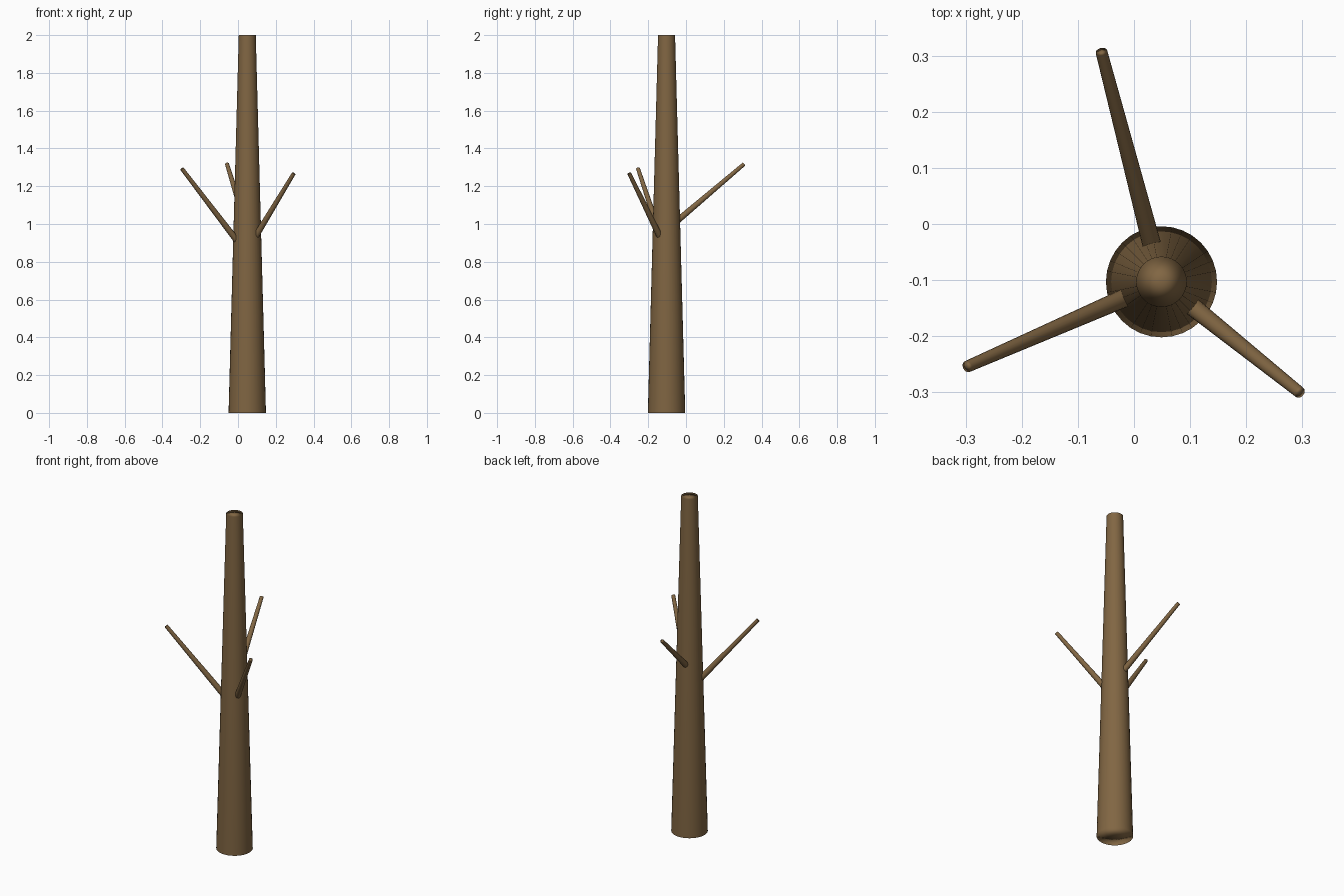
import bpy
from mathutils import Vector

if "Cube" in bpy.data.objects:
    bpy.data.objects.remove(bpy.data.objects["Cube"])

bark = bpy.data.materials.new("brown_bark")
bark.diffuse_color = (0.22, 0.133, 0.056, 1)
bark.use_nodes = True
bark.node_tree.nodes["Principled BSDF"].inputs["Base Color"].default_value = bark.diffuse_color

AXIS = Vector((0.049, -0.103, 0))


def tapered_rod(name, start, end, r_start, r_end, sides):
    """Tapered round rod between two points, smooth shaded."""
    start, end = Vector(start), Vector(end)
    d = end - start
    bpy.ops.mesh.primitive_cone_add(
        vertices=sides, radius1=r_start, radius2=r_end, depth=d.length,
        end_fill_type='TRIFAN', location=(start + end) / 2,
        rotation=d.to_track_quat('Z', 'Y').to_euler())
    rod = bpy.context.object
    rod.name = name
    rod.data.materials.append(bark)
    bpy.ops.object.shade_smooth()
    # Area weighting keeps the long sides evenly shaded up to the caps
    mod = rod.modifiers.new("even_shading", 'WEIGHTED_NORMAL')
    mod.mode = 'FACE_AREA'
    mod.weight = 50
    return rod


# Trunk
tapered_rod("trunk", AXIS, AXIS + Vector((0, 0, 2)), 0.099, 0.045, 32)

# Branches: tip position and the height where each leaves the trunk
branches = {
    "branch_left": ((-0.297, -0.254, 1.293), 0.90),
    "branch_right": ((0.295, -0.300, 1.267), 0.925),
    "branch_back": ((-0.058, 0.307, 1.317), 1.01),
}
for name, (tip, z) in branches.items():
    outward = Vector(tip) - AXIS
    outward.z = 0
    root = AXIS + outward.normalized() * 0.05 + Vector((0, 0, z))
    tapered_rod(name, root, tip, 0.017, 0.0105, 16)
